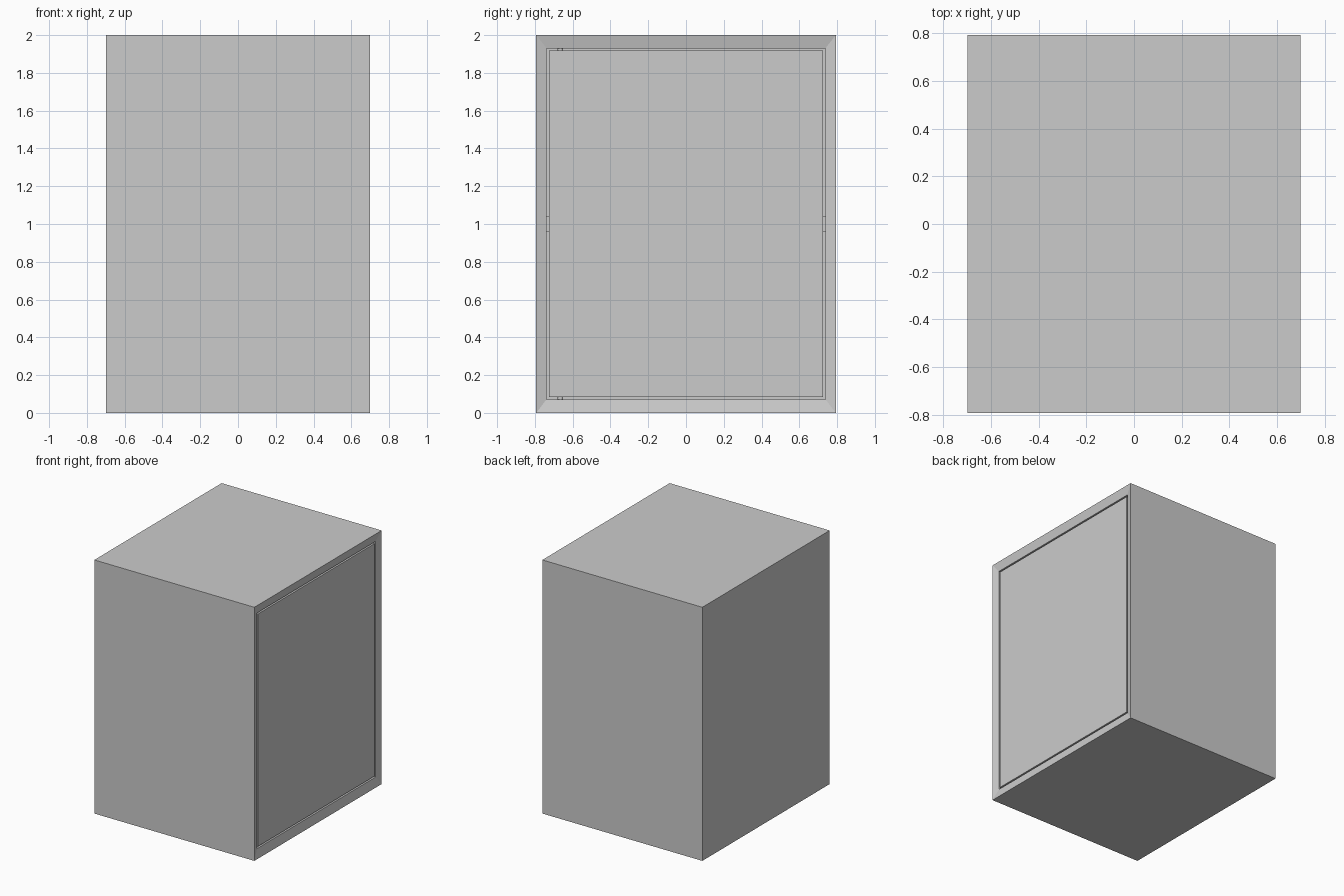
import bpy, bmesh
from mathutils import Matrix

if "Cube" in bpy.data.objects:
    bpy.data.objects.remove(bpy.data.objects["Cube"])

HX, HY, H = 0.698, 0.793, 2.0      # half depth, half width, height
OY, Z0, Z1 = 0.738, 0.072, 1.93    # opening half width, bottom, top
FACE = HX - 0.015                  # plane of the door front
GAP = 0.012


def finish(bm, name):
    bmesh.ops.recalc_face_normals(bm, faces=bm.faces)
    me = bpy.data.meshes.new(name)
    bm.to_mesh(me)
    bm.free()
    ob = bpy.data.objects.new(name, me)
    bpy.context.collection.objects.link(ob)
    return ob


def box(name, x0, x1, y0, y1, z0, z1):
    bm = bmesh.new()
    m = Matrix.Translation(((x0 + x1) / 2, (y0 + y1) / 2, (z0 + z1) / 2))
    m = m @ Matrix.Diagonal((x1 - x0, y1 - y0, z1 - z0, 1))
    bmesh.ops.create_cube(bm, size=1, matrix=m)
    return finish(bm, name)


# Cabinet shell: outer box, bevelled frame, then the hollow inside
bm = bmesh.new()


def ring(x, y, z0, z1):
    return [bm.verts.new((x, sy, z)) for sy, z in ((-y, z0), (y, z0), (y, z1), (-y, z1))]


rings = [ring(-HX, HY, 0, H), ring(HX, HY, 0, H),
         ring(FACE, OY, Z0, Z1), ring(-HX + 0.06, OY, Z0, Z1)]
for a, b in zip(rings, rings[1:]):
    for i in range(4):
        j = (i + 1) % 4
        bm.faces.new((a[i], a[j], b[j], b[i]))
bm.faces.new(rings[0])
bm.faces.new(rings[-1])
finish(bm, "cabinet_shell")

# Door leaf sitting in the opening with a thin gap
box("door", FACE - 0.055, FACE, -OY + GAP, OY - GAP, Z0 + GAP, Z1 - GAP)

# Catches bridging the side gaps
for s, side in ((-1, "left"), (1, "right")):
    y0, y1 = sorted((s * (OY - GAP), s * OY))
    box("catch_" + side, FACE - 0.045, FACE - 0.015, y0, y1, 0.96, 1.04)

# Pivot pins above and below the door
for z, end in ((Z0 + GAP / 2, "bottom"), (Z1 - GAP / 2, "top")):
    bm = bmesh.new()
    bmesh.ops.create_cone(bm, cap_ends=True, segments=16, radius1=0.015, radius2=0.015,
                          depth=GAP, matrix=Matrix.Translation((FACE - 0.028, -0.665, z)))
    finish(bm, "pivot_pin_" + end)
